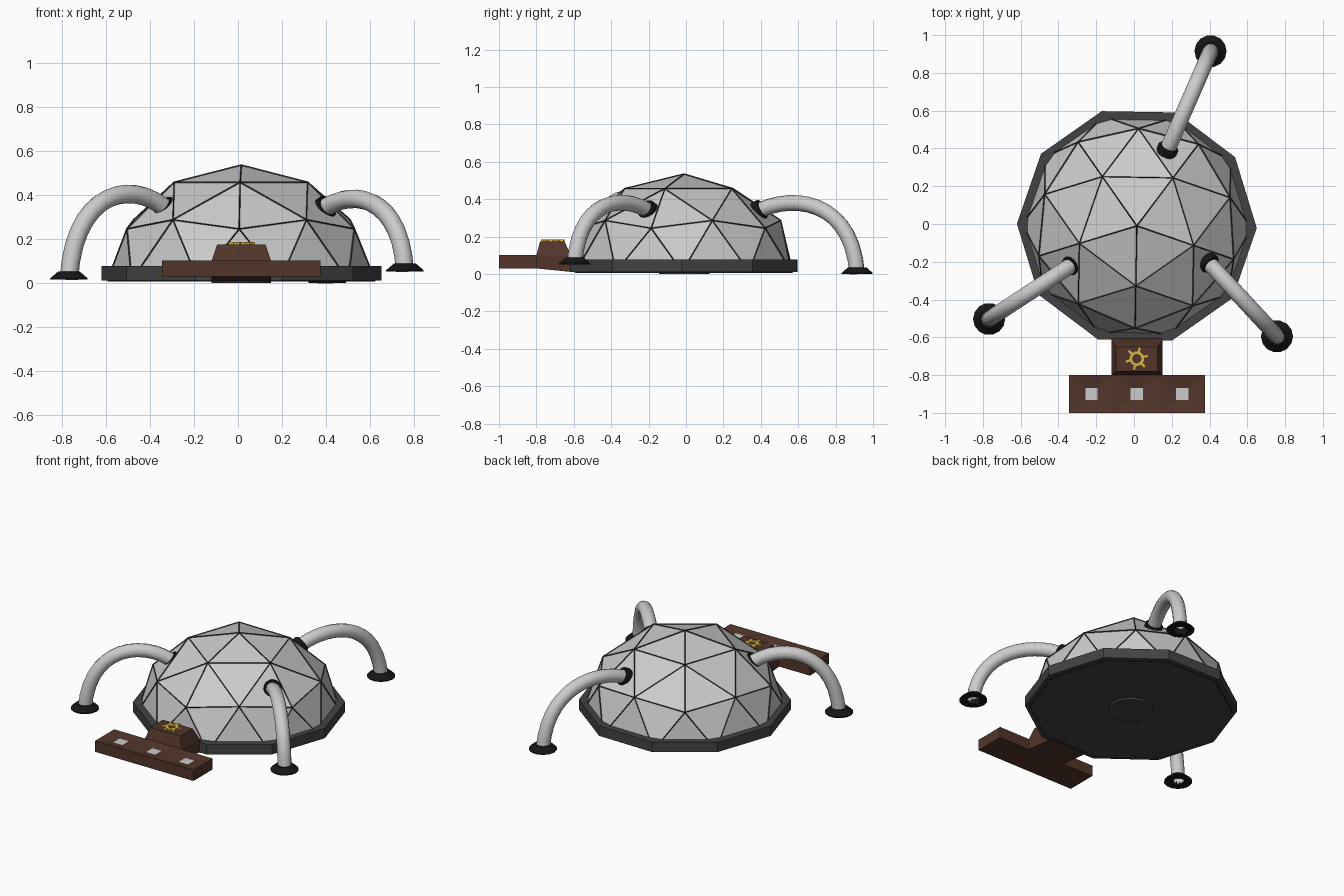
import bpy, bmesh
from math import cos, sin, pi, radians
from mathutils import Vector, Matrix

if "Cube" in bpy.data.objects:
    bpy.data.objects.remove(bpy.data.objects["Cube"])

CX, CY = 0.015, -0.01


def mat(name, r, g, b):
    m = bpy.data.materials.new(name)
    m.diffuse_color = (r, g, b, 1)
    m.use_nodes = True
    m.node_tree.nodes["Principled BSDF"].inputs["Base Color"].default_value = m.diffuse_color
    return m


DARK = mat("dark_grey", 0.055, 0.055, 0.055)
SEAM = mat("seam_grey", 0.03, 0.03, 0.03)
BLACK = mat("black_rubber", 0.008, 0.008, 0.008)
BROWN = mat("brown", 0.085, 0.036, 0.024)
GOLD = mat("gold", 0.72, 0.46, 0.05)
PALE = mat("pale_grey", 0.6, 0.6, 0.6)


def finish(name, bm, *mats):
    bmesh.ops.remove_doubles(bm, verts=bm.verts, dist=1e-5)
    bmesh.ops.recalc_face_normals(bm, faces=bm.faces)
    me = bpy.data.meshes.new(name)
    bm.to_mesh(me)
    bm.free()
    for m in mats:
        me.materials.append(m)
    ob = bpy.data.objects.new(name, me)
    bpy.context.collection.objects.link(ob)
    return ob


def lathe(name, profile, sides, matrix, m, closed=False, turn=0.0):
    """Spin (radius, z) points around the local z axis."""
    bm = bmesh.new()
    rings = [[bm.verts.new((r * cos(turn + 2 * pi * i / sides),
                            r * sin(turn + 2 * pi * i / sides), z))
              for i in range(sides)] for r, z in profile]
    pairs = list(zip(rings, rings[1:])) + ([(rings[-1], rings[0])] if closed else [])
    for a, b in pairs:
        for i in range(sides):
            j = (i + 1) % sides
            bm.faces.new((a[i], a[j], b[j], b[i]))
    bmesh.ops.transform(bm, matrix=matrix, verts=bm.verts)
    return finish(name, bm, m)


def hull_block(name, sections, m):
    """Stack of rectangles: each is (x half width, [(y, z) front, (y, z) back])."""
    bm = bmesh.new()
    rows = [[bm.verts.new((CX + s * hx, y, z)) for s, (y, z) in
             ((-1, f), (1, f), (1, b), (-1, b))] for hx, f, b in sections]
    bm.faces.new(rows[0])
    bm.faces.new(rows[-1])
    for a, b in zip(rows, rows[1:]):
        for i in range(4):
            bm.faces.new((a[i], a[(i + 1) % 4], b[(i + 1) % 4], b[i]))
    return finish(name, bm, m)


# Ten-sided base ring and round pad underneath
centre = Matrix.Translation((CX, CY, 0))
lathe("base_ring", [(0, .012), (.635, .012), (.635, .078), (.57, .078)], 10, centre, DARK,
      turn=radians(-1))
lathe("base_pad", [(0, 0), (.135, 0), (.135, .014)], 20, centre, DARK)

# Faceted dome: upper half of a subdivided icosahedron
def dome_mesh():
    bm = bmesh.new()
    bmesh.ops.create_icosphere(bm, subdivisions=2, radius=1)
    bmesh.ops.delete(bm, geom=[v for v in bm.verts if v.co.z < -0.01], context='VERTS')
    bmesh.ops.transform(bm, verts=bm.verts, matrix=(
        Matrix.Translation((CX, CY, .012)) @ Matrix.Diagonal((.605, .605, .521, 1))
        @ Matrix.Rotation(radians(-19), 4, 'Z')))
    return bm


finish("dome_panels", dome_mesh())
seams = finish("dome_seams", dome_mesh(), SEAM)
wire = seams.modifiers.new("wire", 'WIREFRAME')
wire.thickness = 0.011
wire.offset = 0
wire.use_even_offset = False
wire.use_boundary = True


# Arched pipe legs with a collar at the dome and a flared foot
def leg(name, start, end, foot_z, lift1, lift2):
    s, e = Vector((*start, .345)), Vector((*end, foot_z))
    flat = Vector((e.x - s.x, e.y - s.y, 0))
    p1 = s + flat * .3 + Vector((0, 0, lift1))
    p2 = s + flat * .95 + Vector((0, 0, lift2))
    aim = (p1 - s).normalized()
    cu = bpy.data.curves.new(name + "_pipe", 'CURVE')
    cu.dimensions = '3D'
    cu.bevel_depth = .042
    cu.bevel_resolution = 4
    cu.resolution_u = 14
    sp = cu.splines.new('BEZIER')
    sp.bezier_points.add(1)
    sp.use_smooth = True
    a, b = sp.bezier_points
    for p in (a, b):
        p.handle_left_type = p.handle_right_type = 'FREE'
    root = s - aim * .04
    a.co, a.handle_left, a.handle_right = root, root - aim * .05, p1
    b.co, b.handle_left, b.handle_right = e, p2, e - Vector((0, 0, .05))
    ob = bpy.data.objects.new(name + "_pipe", cu)
    bpy.context.collection.objects.link(ob)
    lathe(name + "_foot", [(.04, 0), (.085, 0), (.085, .006), (.05, .036), (.04, .036)], 14,
          Matrix.Translation(e), BLACK, closed=True)
    lathe(name + "_collar", [(.04, -.03), (.055, -.03), (.055, .005), (.05, .012), (.04, .012)], 14,
          Matrix.Translation(s) @ aim.to_track_quat('Z', 'Y').to_matrix().to_4x4(),
          BLACK, closed=True)


leg("left_leg", (-.335, -.22), (-.767, -.503), .015, .135, .085)
leg("right_leg", (.40, -.21), (.757, -.595), .052, .09, .06)
leg("back_leg", (.18, .40), (.405, .915), 0, .09, .06)

# Front step: long slab with three shallow dished cells and pale lamps
bm = bmesh.new()
bmesh.ops.create_cube(bm, size=1, matrix=Matrix.Translation((CX, -.9, .066))
                      @ Matrix.Diagonal((.72, .2, .072, 1)))
for x in (-.12, .12):
    bmesh.ops.bisect_plane(bm, geom=bm.verts[:] + bm.edges[:] + bm.faces[:],
                           plane_co=(CX + x, 0, 0), plane_no=(1, 0, 0))
bm.normal_update()
tops = [f for f in bm.faces if f.normal.z > .9]
bmesh.ops.inset_individual(bm, faces=tops, thickness=.05)
for f in tops:
    c = f.calc_center_median()
    f.material_index = 1
    for v in f.verts:
        d = v.co - c
        v.co = c + Vector((.033 if d.x > 0 else -.033, .033 if d.y > 0 else -.033, -.012))
finish("front_step", bm, BROWN, PALE)

# Tapered block joining the step to the base
hull_block("step_block", [(.135, (-.8, .03), (-.58, .008)),
                          (.135, (-.8, .1), (-.615, .1)),
                          (.11, (-.78, .175), (-.65, .175))], BROWN)

# Six-toothed gear emblem: ring with wedge teeth
gear_at = Matrix.Translation((CX, -.713, .173))
lathe("gear_ring", [(.022, 0), (.041, 0), (.041, .012), (.022, .012)], 24, gear_at, GOLD, closed=True)
bm = bmesh.new()
for k in range(6):
    m = (gear_at @ Matrix.Rotation(k * pi / 3 + radians(15), 4, 'Z')
         @ Matrix.Translation((.049, 0, .006)) @ Matrix.Diagonal((.028, .017, .0115, 1)))
    bmesh.ops.create_cube(bm, size=1, matrix=m)
finish("gear_teeth", bm, GOLD)
